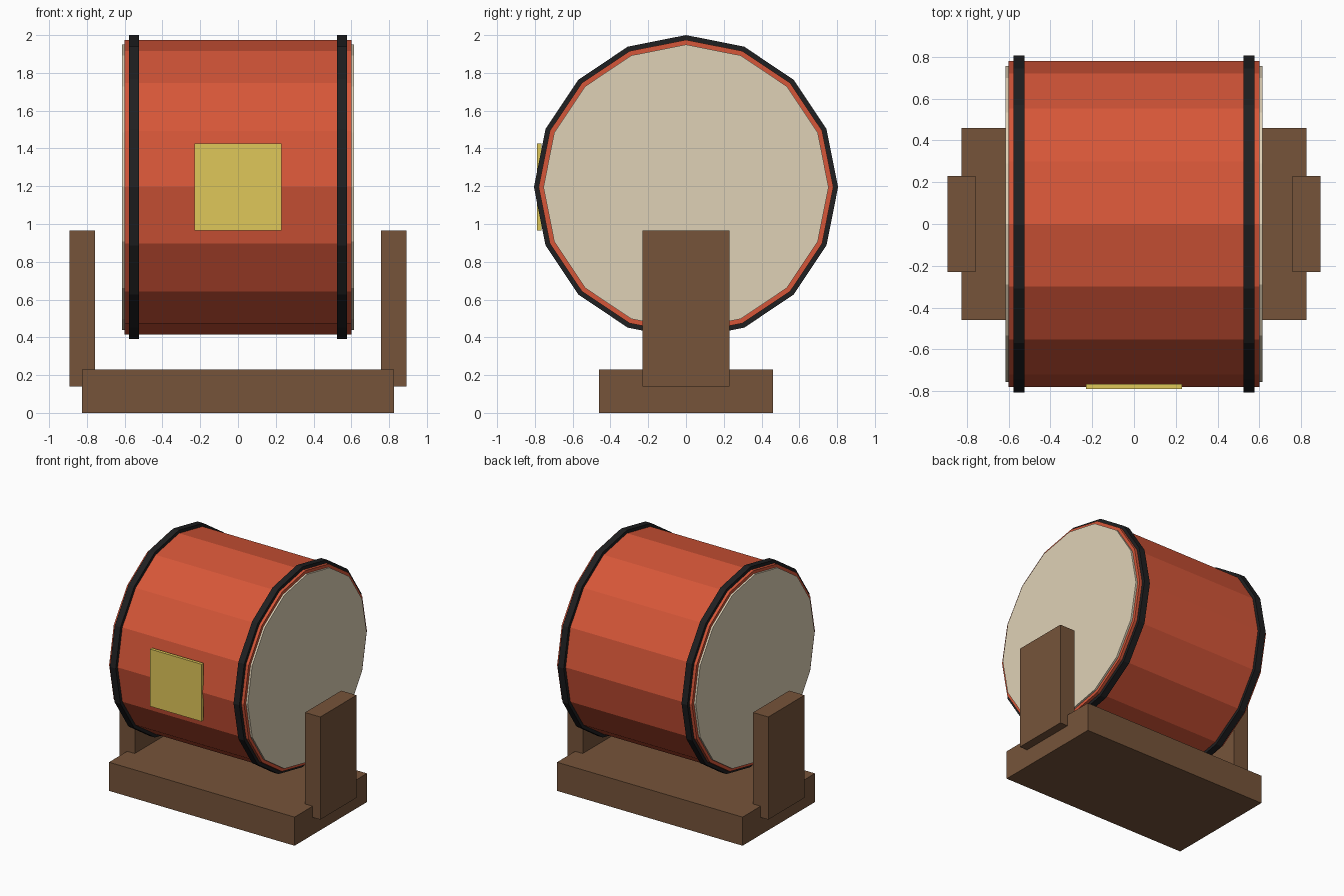
import bpy
import bmesh
from math import pi
from mathutils import Matrix, Vector

cube = bpy.data.objects.get("Cube")
if cube:
    bpy.data.objects.remove(cube, do_unlink=True)


def material(name, r, g, b):
    m = bpy.data.materials.new(name)
    m.use_nodes = True
    m.diffuse_color = (r, g, b, 1)
    m.node_tree.nodes["Principled BSDF"].inputs["Base Color"].default_value = (r, g, b, 1)
    return m


red = material("red lacquer", 0.67, 0.093, 0.04)
black = material("black rim", 0.014, 0.014, 0.015)
cream = material("cream skin", 0.74, 0.64, 0.47)
wood = material("brown wood", 0.18, 0.088, 0.042)
gold = material("yellow plate", 0.74, 0.57, 0.10)


def finish(name, bm, mat):
    mesh = bpy.data.meshes.new(name)
    bm.to_mesh(mesh)
    bm.free()
    mesh.materials.append(mat)
    bpy.context.collection.objects.link(bpy.data.objects.new(name, mesh))


def box(name, low, high, mat):
    low, high = Vector(low), Vector(high)
    bm = bmesh.new()
    bmesh.ops.create_cube(bm, size=1)
    bmesh.ops.scale(bm, vec=high - low, verts=bm.verts)
    bmesh.ops.translate(bm, vec=(low + high) / 2, verts=bm.verts)
    finish(name, bm, mat)


AXIS_Z = 1.195


def drum_cylinder(name, x, radius, width, mat):
    # Sixteen-sided cylinder lying along x
    bm = bmesh.new()
    place = Matrix.Translation((x, 0, AXIS_Z)) @ Matrix.Rotation(pi / 2, 4, "Y")
    bmesh.ops.create_cone(bm, cap_ends=True, segments=16, radius1=radius,
                          radius2=radius, depth=width, matrix=place)
    finish(name, bm, mat)


# Drum shell and the plate on its front
drum_cylinder("drum_shell", 0, 0.78, 1.2, red)
box("front_plate", (-0.23, -0.79, 0.965), (0.23, -0.765, 1.425), gold)

# Stand base
box("stand_base", (-0.825, -0.46, 0), (0.825, 0.46, 0.23), wood)

# Skins, rims and posts on both sides
for side, s in (("left", 1), ("right", -1)):
    drum_cylinder(side + "_skin", s * 0.595, 0.755, 0.04, cream)
    drum_cylinder(side + "_rim", s * 0.55, 0.805, 0.052, black)
    x0, x1 = sorted((s * 0.757, s * 0.893))
    box(side + "_post", (x0, -0.23, 0.14), (x1, 0.23, 0.965), wood)
